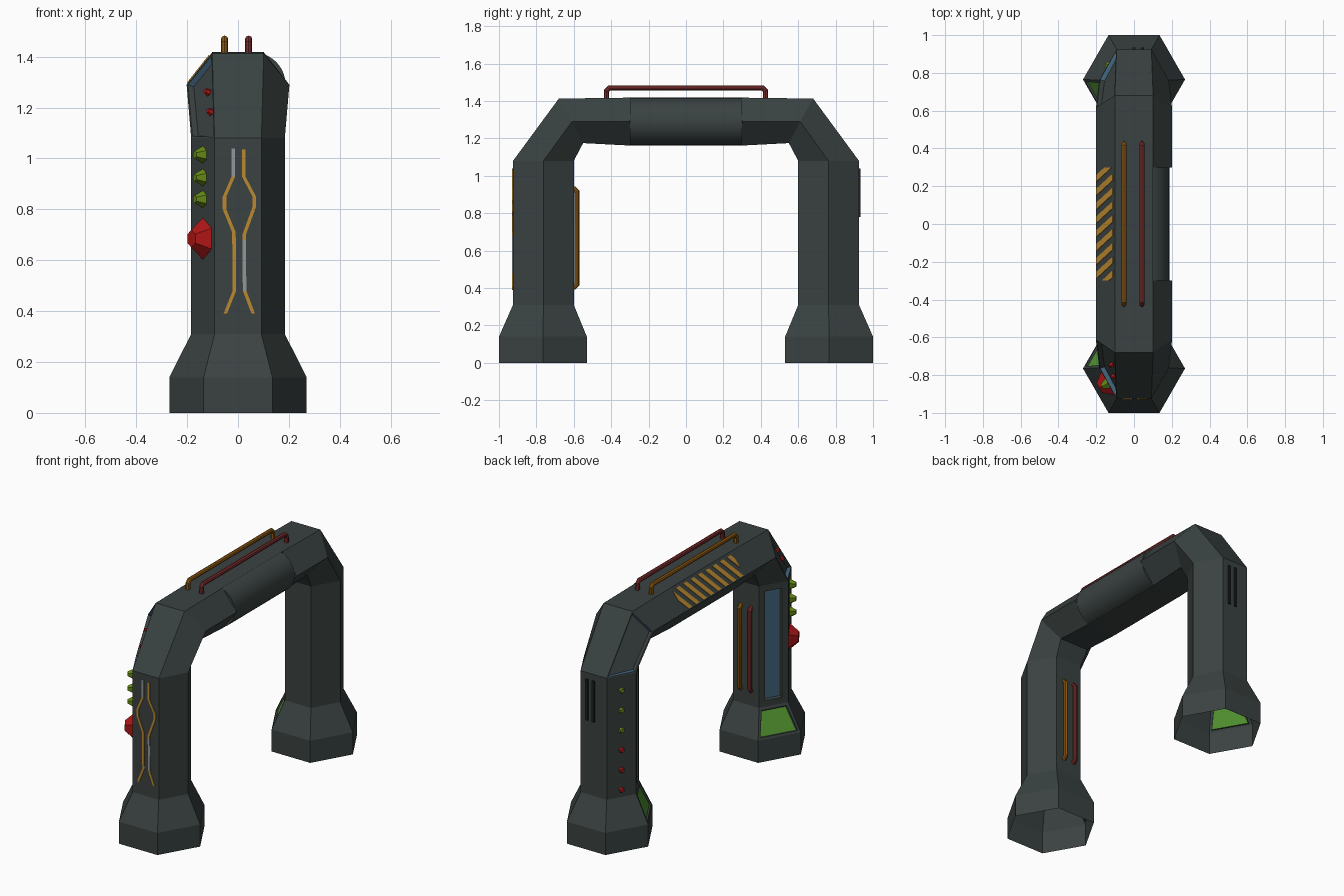
import bpy, bmesh, math
from mathutils import Vector, Matrix

if "Cube" in bpy.data.objects:
    bpy.data.objects.remove(bpy.data.objects["Cube"])

COLOURS = {
    "dark_metal": (0.042, 0.055, 0.053), "amber_pipe": (0.27, 0.10, 0.006),
    "red_pipe": (0.20, 0.026, 0.026), "green_lamp": (0.13, 0.25, 0.008),
    "red_lamp": (0.42, 0.008, 0.008), "blue_trim": (0.06, 0.135, 0.22),
    "green_panel": (0.085, 0.30, 0.03), "orange_paint": (0.50, 0.25, 0.03),
    "silver_paint": (0.28, 0.31, 0.33), "black_vent": (0.012, 0.015, 0.015)}
MATS = {}
for name, c in COLOURS.items():
    MATS[name] = bpy.data.materials.new(name)
    MATS[name].diffuse_color = (*c, 1)


def finish(name, bm, *mats, fix=True):
    if fix:
        bmesh.ops.recalc_face_normals(bm, faces=bm.faces)
    me = bpy.data.meshes.new(name)
    bm.to_mesh(me)
    bm.free()
    for m in mats:
        me.materials.append(MATS[m])
    ob = bpy.data.objects.new(name, me)
    bpy.context.collection.objects.link(ob)
    return ob


def frame(origin, normal, up):
    """Matrix with local Z along the normal and local Y close to up."""
    n = Vector(normal).normalized()
    x = Vector(up).cross(n).normalized()
    y = n.cross(x)
    m = Matrix((x, y, n)).transposed().to_4x4()
    m.translation = origin
    return m


def stud(name, mat, pos, normal, r1, r2, depth):
    bm = bmesh.new()
    bmesh.ops.create_cone(bm, cap_ends=True, segments=6, radius1=r1, radius2=r2, depth=depth,
                          matrix=frame(pos, normal, (0, 0, 1)) @ Matrix.Translation((0, 0, depth / 2 - 0.003)))
    return finish(name, bm, mat)


def plates(name, mat, polys, m, thick=0.004):
    """Thin painted plates from 2D polygons lying in frame m."""
    bm = bmesh.new()
    for p in polys:
        f = bm.faces.new([bm.verts.new(m @ Vector((u, v, 0))) for u, v in p])
        top = bmesh.ops.extrude_face_region(bm, geom=[f])["geom"]
        shift = m.to_3x3() @ Vector((0, 0, thick))
        bmesh.ops.translate(bm, verts=[v for v in top if isinstance(v, bmesh.types.BMVert)], vec=shift)
    return finish(name, bm, mat)


def pipe(name, mat, pts, r=0.014):
    cu = bpy.data.curves.new(name, "CURVE")
    cu.dimensions = "3D"
    cu.bevel_depth, cu.bevel_resolution, cu.use_fill_caps = r, 2, True
    sp = cu.splines.new("POLY")
    sp.points.add(len(pts) - 1)
    for p, co in zip(sp.points, pts):
        p.co = (*co, 1)
    cu.materials.append(MATS[mat])
    ob = bpy.data.objects.new(name, cu)
    bpy.context.collection.objects.link(ob)
    bpy.ops.object.select_all(action="DESELECT")
    ob.select_set(True)
    bpy.context.view_layer.objects.active = ob
    bpy.ops.object.convert(target="MESH")
    bpy.ops.object.shade_smooth_by_angle(angle=math.radians(40))


# Arch body: six-sided sections (outer, middle, inner as y,z; half width of the flats)
half = [((1.0, 0), (0.765, 0), (0.53, 0), 0.135),
        ((1.0, 0.14), (0.765, 0.14), (0.53, 0.14), 0.135),
        ((0.925, 0.31), (0.762, 0.31), (0.60, 0.31), 0.092),
        ((0.925, 1.08), (0.762, 1.08), (0.60, 1.08), 0.092),
        ((0.68, 1.413), (0.61, 1.29), (0.55, 1.175), 0.101),
        ((0.30, 1.418), (0.30, 1.29), (0.30, 1.162), 0.101)]
flip = lambda p: (-p[0], p[1])
sections = half + [(flip(o), flip(m), flip(i), w) for o, m, i, w in reversed(half)]
bm = bmesh.new()
rings = []
for o, m, i, w in sections:
    rings.append([bm.verts.new(c) for c in ((-w, *o), (w, *o), (2 * w, *m), (w, *i), (-w, *i), (-2 * w, *m))])
quads = {}
for s in range(len(rings) - 1):
    for k in range(6):
        if s == 5 and k in (1, 2):
            continue  # opening for the round side of the beam
        j = (k + 1) % 6
        quads[s, k] = bm.faces.new((rings[s][k], rings[s][j], rings[s + 1][j], rings[s + 1][k]))
for r in (rings[5], rings[6]):
    bm.faces.new(r[1:4])
bmesh.ops.recalc_face_normals(bm, faces=bm.faces)


def recess(face, rim, wall, depth):
    bmesh.ops.inset_individual(bm, faces=[face], thickness=rim, depth=0)
    return bmesh.ops.inset_individual(bm, faces=[face], thickness=wall, depth=-depth)["faces"]


for s in (3, 7):  # elbow panels with blue end walls
    walls = sorted(recess(quads[s, 5], 0.010, 0.010, 0.022), key=lambda f: f.calc_center_median().z)
    ends = sorted(walls, key=lambda f: f.calc_area())[:2]
    for f in ends + [walls[0], walls[-1]]:
        f.material_index = 1
for s in (2, 8):  # blue slots on the inner leg faces
    recess(quads[s, 4], 0.055, 0.008, 0.015)
    quads[s, 4].material_index = 1
for s in (1, 9):  # green panels on the foot slopes
    recess(quads[s, 4], 0.022, 0.006, 0.010)
    quads[s, 4].material_index = 2
finish("arch_body", bm, "dark_metal", "blue_trim", "green_panel", fix=False)

# Round side of the beam
bm = bmesh.new()
bmesh.ops.create_cone(bm, cap_ends=True, segments=40, radius1=0.127, radius2=0.127, depth=0.6,
                      matrix=Matrix.Translation((0.06, 0, 1.29)) @ Matrix.Rotation(math.pi / 2, 4, "X"))
barrel = finish("beam_barrel", bm, "dark_metal")
bpy.context.view_layer.objects.active = barrel
barrel.select_set(True)
bpy.ops.object.shade_smooth_by_angle(angle=math.radians(40))

# Pipes on the beam and on the inner face of the front leg
for name, mat, x in (("amber_top_pipe", "amber_pipe", -0.053), ("red_top_pipe", "red_pipe", 0.042)):
    pipe(name, mat, [(x, -0.425, 1.41), (x, -0.425, 1.455), (x, -0.41, 1.47),
                     (x, 0.41, 1.47), (x, 0.425, 1.455), (x, 0.425, 1.41)])
for name, mat, x in (("amber_leg_pipe", "amber_pipe", 0.035), ("red_leg_pipe", "red_pipe", -0.037)):
    pipe(name, mat, [(x, -0.61, 0.405), (x, -0.598, 0.405), (x, -0.583, 0.42),
                     (x, -0.583, 0.915), (x, -0.598, 0.93), (x, -0.61, 0.93)])

# Lamps on the front leg
n = (-0.87, -0.5, 0)
for i, z in enumerate((1.015, 0.925, 0.84)):
    stud(f"green_knob_{i}", "green_lamp", (-0.138, -0.843, z), n, 0.036, 0.015, 0.04)
stud("red_knob", "red_lamp", (-0.138, -0.843, 0.685), n, 0.085, 0.035, 0.055)
for i, p in enumerate(((-0.118, -0.745, 1.26), (-0.108, -0.805, 1.182))):
    stud(f"elbow_dot_{i}", "red_lamp", p, (-0.75, -0.5, 0.4), 0.016, 0.010, 0.018)

# Row of small lamps on the back leg
for i in range(6):
    mat = "green_lamp" if i < 3 else "red_lamp"
    stud(f"leg_dot_{i}", mat, (-0.138, 0.843, 0.985 - 0.126 * i), (-0.87, 0.5, 0), 0.021, 0.013, 0.016)

# Vents on the outside of the back leg
back = frame((0, 0.925, 0), (0, 1, 0), (0, 0, 1))
plates("leg_vents", "black_vent",
       [[(u - 0.008, 0.78), (u + 0.008, 0.78), (u + 0.008, 1.04), (u - 0.008, 1.04)] for u in (-0.045, 0.0)],
       back, 0.009)


# Painted circuit lines on the front leg
def ribbon(pts, w=0.007):
    return [[(a[0] - w, a[1]), (a[0] + w, a[1]), (b[0] + w, b[1]), (b[0] - w, b[1])] for a, b in zip(pts, pts[1:])]


front = frame((0, -0.925, 0), (0, -1, 0), (0, 0, 1))
left = [(-0.018, 0.93), (-0.053, 0.85), (-0.053, 0.80), (-0.016, 0.71), (-0.014, 0.48), (-0.05, 0.39)]
right = [(0.022, 1.035), (0.022, 0.93), (0.064, 0.85), (0.064, 0.81), (0.024, 0.70), (0.024, 0.68)]
tail = [(0.026, 0.48), (0.06, 0.39)]
plates("orange_lines", "orange_paint", ribbon(left) + ribbon(right) + ribbon(tail), front)
plates("silver_lines", "silver_paint",
       ribbon([(-0.018, 1.04), (-0.018, 0.93)]) + ribbon([(0.024, 0.68), (0.026, 0.48)]), front)

# Hazard stripes on the sloping beam face (u runs towards -y, v up the slope)
slope = frame((-0.202, 0, 1.29), (-0.128, 0, 0.101), (0.101, 0, 0.128))
lo, hi, run, wide = 0.006, 0.146, 0.08, 0.036
stripes = []
for k in range(7):
    y = -0.29 + 0.0733 * k
    stripes.append([(-y, lo), (-y - wide, lo), (-y - wide - run, hi), (-y - run, hi)])
stripes.append([(0.30, 0.055), (0.30, 0.115), (0.283, hi), (0.247, hi)])
stripes.append([(-0.223, lo), (-0.259, lo), (-0.30, 0.078), (-0.30, 0.14)])
stripes.append([(-0.296, lo), (-0.30, lo), (-0.30, 0.013)])
plates("hazard_stripes", "orange_paint", stripes, slope)

for m in bpy.data.materials:
    if m.users and not m.is_grease_pencil:
        m.use_nodes = True
        m.node_tree.nodes["Principled BSDF"].inputs["Base Color"].default_value = m.diffuse_color
